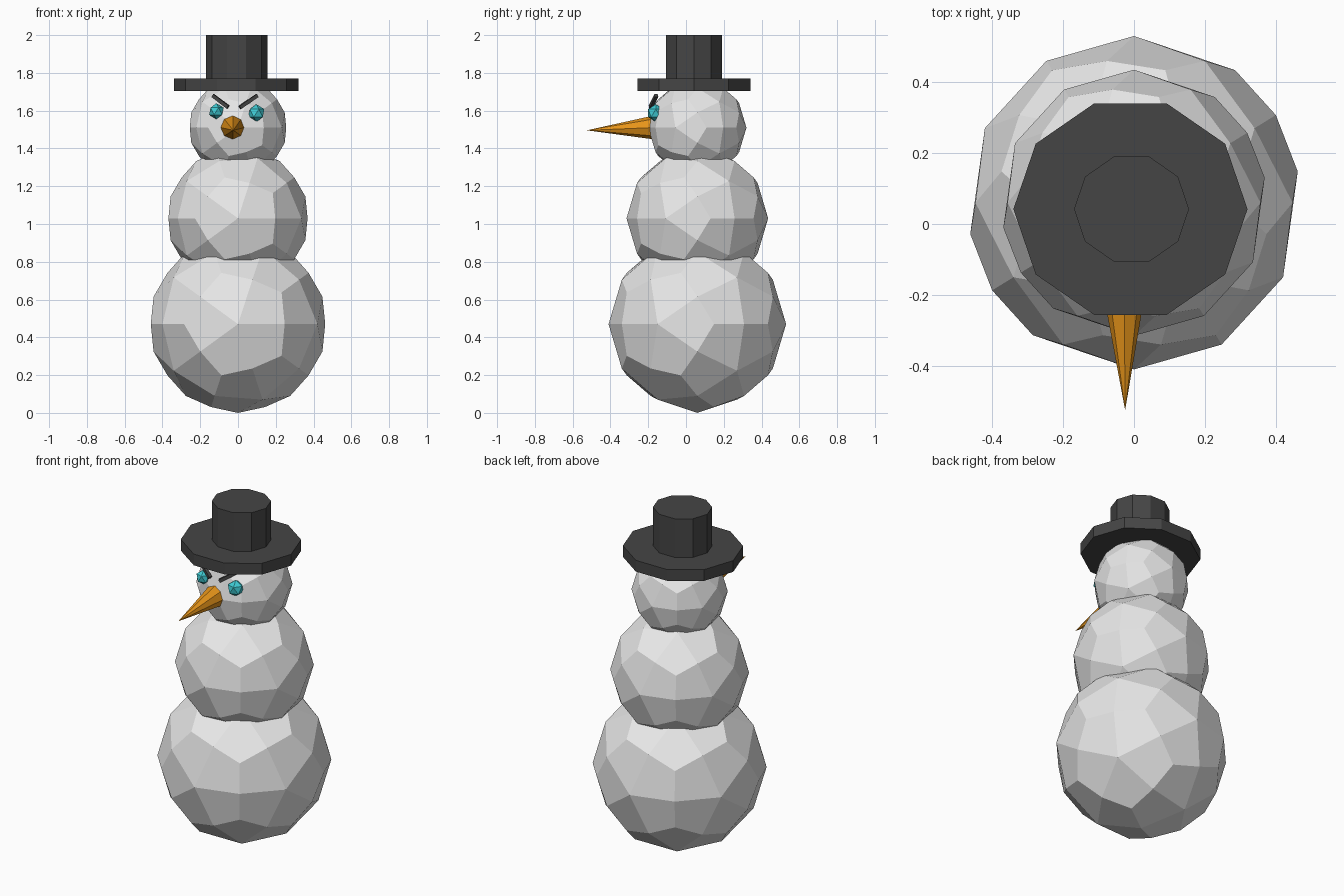
import bpy
import bmesh
import math
from mathutils import Vector, Matrix

cube = bpy.data.objects.get("Cube")
if cube:
    bpy.data.objects.remove(cube, do_unlink=True)


def material(name, rgb):
    m = bpy.data.materials.new(name)
    m.use_nodes = True
    m.diffuse_color = (*rgb, 1)
    m.node_tree.nodes["Principled BSDF"].inputs["Base Color"].default_value = (*rgb, 1)
    return m


SNOW = material("snow_white", (0.8, 0.8, 0.8))
BLACK = material("hat_black", (0.06, 0.06, 0.06))
ORANGE = material("carrot_orange", (0.8, 0.3, 0.01))
CYAN = material("eye_cyan", (0.05, 0.6, 0.66))


def add_object(name, bm, mat, location=(0, 0, 0)):
    bmesh.ops.recalc_face_normals(bm, faces=bm.faces)
    mesh = bpy.data.meshes.new(name)
    bm.to_mesh(mesh)
    bm.free()
    mesh.materials.append(mat)
    obj = bpy.data.objects.new(name, mesh)
    obj.location = location
    bpy.context.collection.objects.link(obj)
    return obj


def snowball(name, z, radius):
    """Icosahedron split into kite-shaped quads and rounded to a sphere."""
    bm = bmesh.new()
    phi = (1 + math.sqrt(5)) / 2
    turn = Matrix.Rotation(math.radians(-58.28), 3, 'Z')
    for a in (-1, 1):
        for b in (-phi, phi):
            for p in ((b, a, 0), (0, b, a), (a, 0, b)):
                bm.verts.new(turn @ Vector(p).normalized() * radius)
    bmesh.ops.convex_hull(bm, input=bm.verts)
    obj = add_object(name, bm, SNOW, (0, 0.06, z))
    sub = obj.modifiers.new("split", 'SUBSURF')
    sub.subdivision_type = 'SIMPLE'
    sub.levels = sub.render_levels = 1
    cast = obj.modifiers.new("round", 'CAST')
    cast.cast_type = 'SPHERE'
    cast.factor = 1
    cast.radius = 0
    cast.use_radius_as_size = False
    cast.size = radius


def cone_between(name, start, end, r1, r2, sides, mat, spin=0.0, squash=1.0):
    """Cone or cylinder from start to end, with an optional spin and y squash."""
    a, b = Vector(start), Vector(end)
    bm = bmesh.new()
    bmesh.ops.create_cone(bm, cap_ends=True, segments=sides, radius1=r1, radius2=r2,
                          depth=(b - a).length, matrix=Matrix.Rotation(spin, 4, 'Z'))
    bmesh.ops.scale(bm, vec=(1, squash, 1), verts=bm.verts)
    rot = (b - a).to_track_quat('Z', 'Y').to_matrix()
    if abs((b - a).normalized().z) < 0.999:
        bmesh.ops.rotate(bm, matrix=rot, verts=bm.verts)
    return add_object(name, bm, mat, (a + b) / 2)


# Body
snowball("bottom_snowball", 0.47, 0.47)
snowball("middle_snowball", 1.03, 0.375)
snowball("head", 1.51, 0.26)

# Hat: ten-sided brim and crown, vertices on the x axis
SPIN = math.radians(90)
cone_between("hat_brim", (-0.01, 0.042, 1.703), (-0.01, 0.042, 1.77),
             0.33, 0.33, 10, BLACK, SPIN, 0.95)
cone_between("hat_crown", (-0.007, 0.042, 1.76), (-0.007, 0.042, 2.0),
             0.162, 0.162, 10, BLACK, SPIN, 0.96)

# Carrot nose
cone_between("nose", (-0.028, -0.165, 1.511), (-0.025, -0.525, 1.496),
             0.064, 0.0, 8, ORANGE)

# Eyes
for name, pos, r in (("right_eye", (-0.115, -0.16, 1.597), 0.042),
                     ("left_eye", (0.097, -0.16, 1.587), 0.047)):
    bm = bmesh.new()
    bmesh.ops.create_icosphere(bm, subdivisions=1, radius=r)
    add_object(name, bm, CYAN, pos)

# Slanted eyebrows
for name, outer, inner in (("right_eyebrow", (-0.133, -0.157, 1.68), (-0.053, -0.187, 1.619)),
                           ("left_eyebrow", (0.102, -0.157, 1.68), (0.01, -0.187, 1.617))):
    cone_between(name, inner, outer, 0.013, 0.013, 4, BLACK, math.radians(45))
